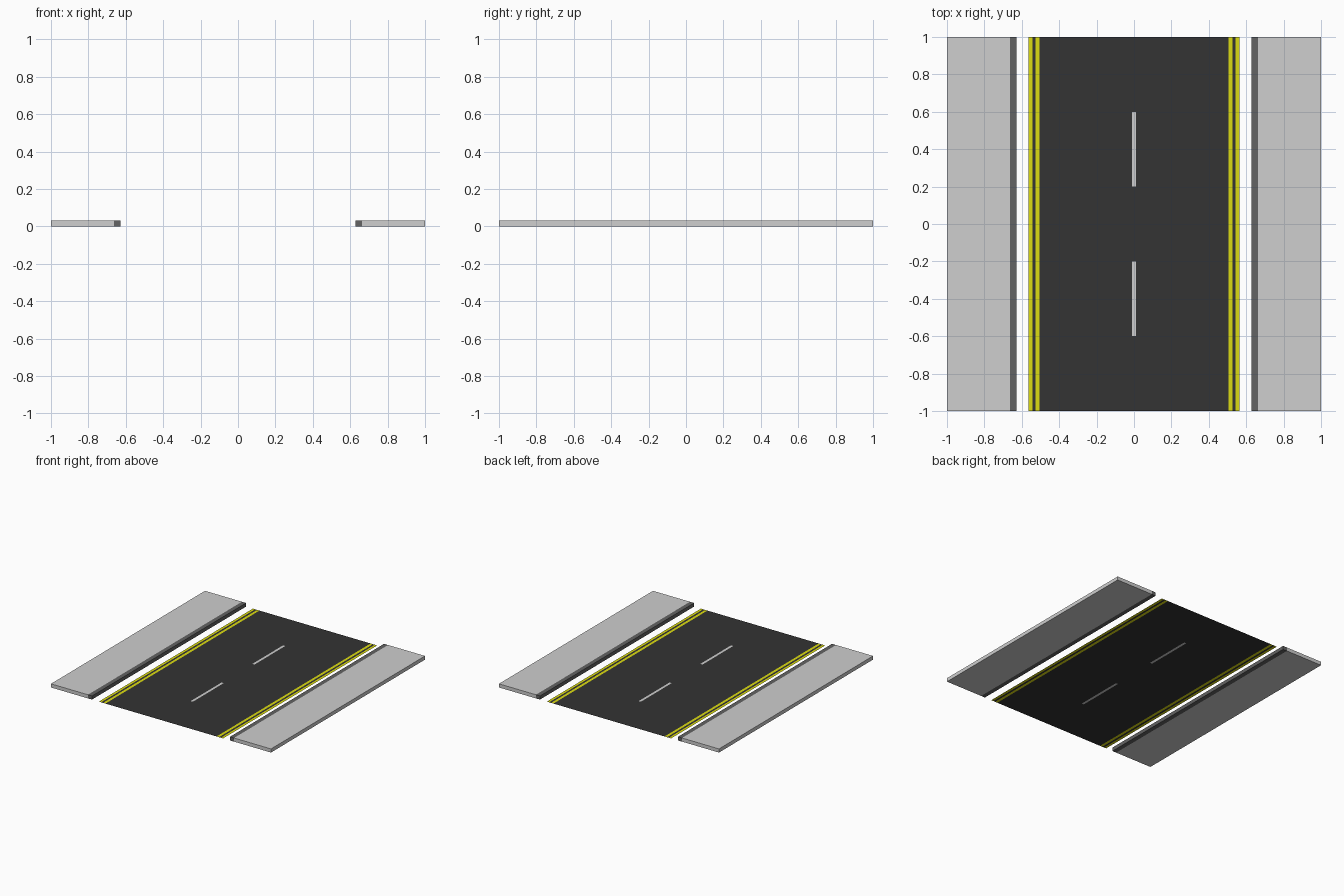
import bpy
import bmesh

cube = bpy.data.objects.get("Cube")
if cube:
    bpy.data.objects.remove(cube, do_unlink=True)


def make_material(name, rgb):
    mat = bpy.data.materials.new(name)
    mat.use_nodes = True
    color = (*rgb, 1)
    mat.diffuse_color = color
    mat.node_tree.nodes["Principled BSDF"].inputs["Base Color"].default_value = color
    return mat


asphalt = make_material("asphalt", (0.033, 0.033, 0.033))
yellow = make_material("yellow paint", (0.72, 0.72, 0.006))
concrete = make_material("pale concrete", (0.62, 0.62, 0.62))
dark_stone = make_material("dark curb stone", (0.125, 0.125, 0.125))

HALF_LENGTH = 1.0
HEIGHT = 0.03
ROAD_EDGE = 0.565
YELLOW_BANDS = [(0.505, 0.527), (0.544, ROAD_EDGE)]
DASH_HALF_WIDTH = 0.01
DASH_SPAN = (0.2, 0.6)


def add_object(name, bm, materials):
    mesh = bpy.data.meshes.new(name)
    bm.to_mesh(mesh)
    bm.free()
    for mat in materials:
        mesh.materials.append(mat)
    obj = bpy.data.objects.new(name, mesh)
    bpy.context.collection.objects.link(obj)
    return obj


def add_slab(name, x0, x1, mat):
    bm = bmesh.new()
    bmesh.ops.create_cube(bm, size=1)
    bmesh.ops.scale(bm, vec=(abs(x1 - x0), 2 * HALF_LENGTH, HEIGHT), verts=bm.verts)
    bmesh.ops.translate(bm, vec=((x0 + x1) / 2, 0, HEIGHT / 2), verts=bm.verts)
    return add_object(name, bm, [mat])


# Road sheet: cut along the edges of the painted markings
bm = bmesh.new()
bmesh.ops.create_grid(bm, x_segments=1, y_segments=1, size=1)
bmesh.ops.scale(bm, vec=(ROAD_EDGE, HALF_LENGTH, 1), verts=bm.verts)


def cut(co, normal):
    bmesh.ops.bisect_plane(bm, geom=bm.verts[:] + bm.edges[:] + bm.faces[:],
                           plane_co=co, plane_no=normal)


x_cuts = [DASH_HALF_WIDTH] + [x for band in YELLOW_BANDS for x in band if x < ROAD_EDGE]
for side in (-1, 1):
    for x in x_cuts:
        cut((side * x, 0, 0), (1, 0, 0))
    for y in DASH_SPAN:
        cut((0, side * y, 0), (0, 1, 0))

# Paint the double edge lines and the centre dashes
for face in bm.faces:
    center = face.calc_center_median()
    x, y = abs(center.x), abs(center.y)
    if any(a < x < b for a, b in YELLOW_BANDS):
        face.material_index = 1
    elif x < DASH_HALF_WIDTH and DASH_SPAN[0] < y < DASH_SPAN[1]:
        face.material_index = 2
add_object("road", bm, [asphalt, yellow, concrete])

# Curbs and sidewalks on both sides, with an open gap next to the road
for label, side in (("left", 1), ("right", -1)):
    add_slab(label + "_curb", side * 0.627, side * 0.664, dark_stone)
    add_slab(label + "_sidewalk", side * 0.664, side * 1.0, concrete)
